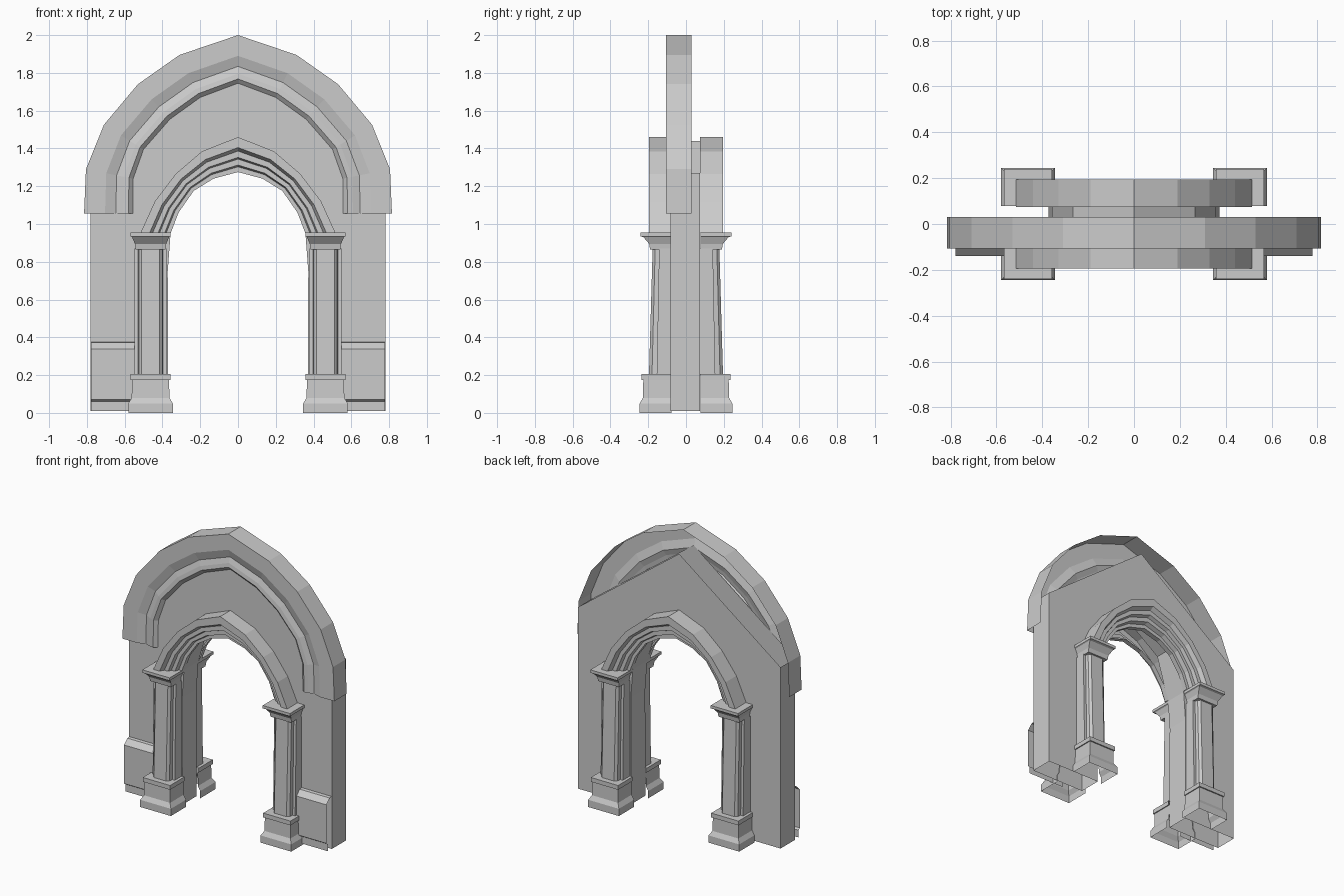
import bpy, bmesh

cube = bpy.data.objects.get("Cube")
if cube:
    bpy.data.objects.remove(cube)

stone = bpy.data.materials.new("grey_stone")
stone.use_nodes = True
COLOUR = (0.6, 0.6, 0.6, 1)
stone.diffuse_color = COLOUR
stone.node_tree.nodes["Principled BSDF"].inputs["Base Color"].default_value = COLOUR

WALL_FRONT, WALL_BACK = -0.083, 0.075


def skin(name, rows):
    """Open shell of quads between successive rows of points."""
    bm = bmesh.new()
    grid = [[bm.verts.new(p) for p in row] for row in rows]
    for a, b in zip(grid, grid[1:]):
        for i in range(len(a) - 1):
            bm.faces.new((a[i], a[i + 1], b[i + 1], b[i]))
    bmesh.ops.remove_doubles(bm, verts=bm.verts, dist=0.0001)
    bmesh.ops.recalc_face_normals(bm, faces=bm.faces)
    mesh = bpy.data.meshes.new(name)
    bm.to_mesh(mesh)
    bm.free()
    mesh.materials.append(stone)
    obj = bpy.data.objects.new(name, mesh)
    bpy.context.scene.collection.objects.link(obj)
    return obj


def arch(name, outer, inner, profile):
    """Sweep a (blend, y) profile along paired half curves, mirrored at the apex."""
    def whole(half):
        return [(-x, z) for x, z in half] + half[-2::-1]
    rows = []
    for (ox, oz), (ix, iz) in zip(whole(outer), whole(inner)):
        rows.append([(ox + (ix - ox) * t, y, oz + (iz - oz) * t) for t, y in profile])
    return skin(name, rows)


# Gabled wall with its arched opening, hollow and open at top and bottom
arch("wall",
     [(0.78, 0.01), (0.78, 0.75), (0.78, 0.95), (0.78, 1.27), (0, 1.85)],
     [(0.37, 0.01), (0.372, 0.75), (0.357, 0.95), (0.267, 1.25), (0, 1.44)],
     [(0, WALL_FRONT), (1, WALL_FRONT), (1, WALL_BACK), (0, WALL_BACK)])

# Large moulded hood on the front, open at the back
arch("hood",
     [(0.815, 1.055), (0.805, 1.29), (0.71, 1.525), (0.53, 1.74), (0.31, 1.895), (0, 2.0)],
     [(0.557, 1.055), (0.555, 1.24), (0.5, 1.395), (0.36, 1.555), (0.2, 1.67), (0, 1.745)],
     [(0, 0.03), (0, -0.106), (0.43, -0.106), (0.65, -0.088),
      (0.8, -0.1), (0.91, -0.104), (1, WALL_FRONT)])

# Stepped arch trim on both faces
TRIM_OUTER = [(0.515, 0.955), (0.44, 1.12), (0.33, 1.265), (0.19, 1.385), (0, 1.46)]
TRIM_INNER = [(0.355, 0.955), (0.315, 1.06), (0.235, 1.175), (0.13, 1.24), (0, 1.275)]
TRIM_STEPS = [(0, 0.075), (0, 0.195), (0.3, 0.195), (0.4, 0.165), (0.58, 0.165),
              (0.63, 0.14), (0.8, 0.14), (0.85, 0.11), (1, 0.11), (1, 0.075)]
for face, sign in (("front", -1), ("back", 1)):
    arch(face + "_arch_trim", TRIM_OUTER, TRIM_INNER,
         [(t, sign * y) for t, y in TRIM_STEPS])

# Column parts as (half width, depth, height) levels
BASE = [(0.118, 0.245, 0), (0.118, 0.245, 0.05), (0.1, 0.228, 0.08),
        (0.098, 0.226, 0.175), (0.105, 0.235, 0.175), (0.105, 0.235, 0.205),
        (0.105, 0.078, 0.205)]
CAPITAL = [(0.065, 0.078, 0.865), (0.08, 0.19, 0.865), (0.083, 0.195, 0.895),
           (0.098, 0.225, 0.93), (0.105, 0.24, 0.935), (0.105, 0.24, 0.955),
           (0.105, 0.078, 0.955)]
# Half of the shaft outline as (half width, depth)
SHAFT = [(0.085, 0.075), (0.085, 0.155), (0.066, 0.155), (0.062, 0.18), (0.047, 0.196)]
COLUMN_X = 0.463


def block(name, levels, cx, sign):
    return skin(name, [[(cx - w, sign * 0.078, z), (cx - w, sign * d, z),
                        (cx + w, sign * d, z), (cx + w, sign * 0.078, z)]
                       for w, d, z in levels])


for side, sx in (("left", 1), ("right", -1)):
    for face, sy in (("front", -1), ("back", 1)):
        label = face + "_" + side
        cx = sx * COLUMN_X
        block(label + "_column_base", BASE, cx, sy)
        block(label + "_capital", CAPITAL, cx, sy)
        outline = [(-w, d) for w, d in SHAFT] + SHAFT[::-1]
        skin(label + "_column_shaft",
             [[(cx + w, sy * (0.075 + (d - 0.075) * k), z) for w, d in outline]
              for z, k in ((0.2, 1), (0.87, 0.84))])

    # Outer end of the wall
    skin(side + "_wall_end", [[(sx * 0.78, y, z) for y in (WALL_FRONT, WALL_BACK)]
                              for z in (0.01, 1.27)])

    # Low panel with a sloped top beside the column
    panel = [(WALL_FRONT, 0.375), (-0.105, 0.372), (-0.14, 0.338),
             (-0.14, 0.07), (-0.125, 0.06), (-0.125, 0.01)]
    skin(side + "_low_panel", [[(sx * x, y, z) for y, z in panel] for x in (0.5, 0.778)])
